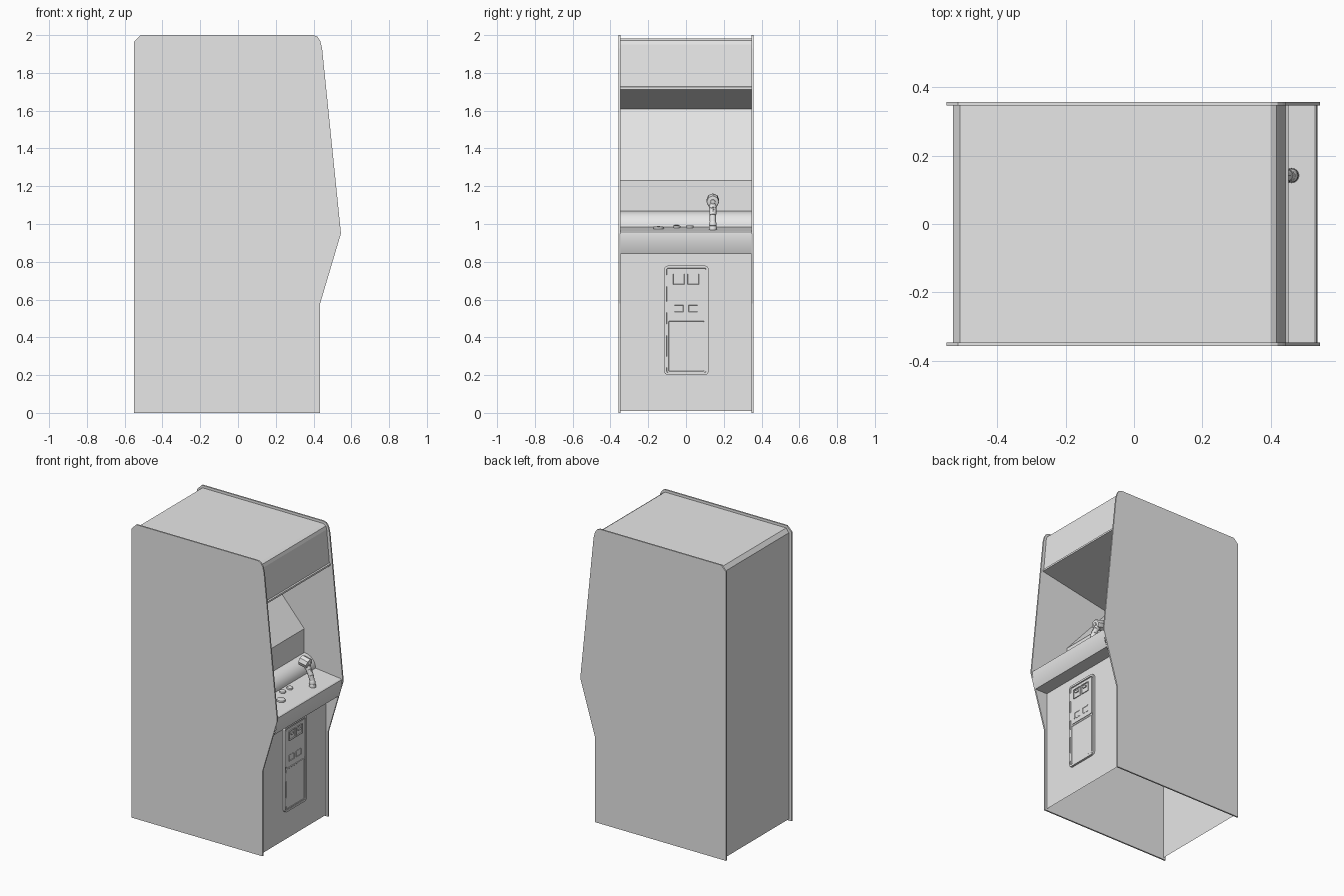
import bpy, bmesh, math
from mathutils import Vector, Matrix

cube = bpy.data.objects.get("Cube")
if cube:
    bpy.data.objects.remove(cube, do_unlink=True)

grey = bpy.data.materials.new("plain grey")
grey.use_nodes = True
GREY = (0.8, 0.8, 0.8, 1)
grey.diffuse_color = GREY
grey.node_tree.nodes["Principled BSDF"].inputs["Base Color"].default_value = GREY

HALF = 0.347      # inner half width
PANEL = 0.01      # side panel thickness
FRONT = 0.42      # lower front face


def finish(name, bm, smooth=None):
    mesh = bpy.data.meshes.new(name)
    bm.to_mesh(mesh)
    bm.free()
    obj = bpy.data.objects.new(name, mesh)
    bpy.context.collection.objects.link(obj)
    mesh.materials.append(grey)
    if smooth:
        bpy.ops.object.select_all(action='DESELECT')
        obj.select_set(True)
        bpy.context.view_layer.objects.active = obj
        bpy.ops.object.shade_smooth_by_angle(angle=math.radians(smooth))
    return obj


def prism(bm, points, offset):
    """Extrude a planar outline into a solid."""
    face = bm.faces.new([bm.verts.new(p) for p in points])
    new = bmesh.ops.extrude_face_region(bm, geom=[face])["geom"]
    bmesh.ops.translate(bm, verts=[v for v in new if isinstance(v, bmesh.types.BMVert)],
                        vec=offset)
    bmesh.ops.recalc_face_normals(bm, faces=bm.faces)


def plate(name, y, z, w, h, x, depth, r, rim=0, sink=0):
    """Rounded plate facing the front, optionally with a raised rim."""
    bm = bmesh.new()
    pts = []
    for k, (sy, sz) in enumerate(((1, 1), (-1, 1), (-1, -1), (1, -1))):
        for i in range(5):
            a = math.pi / 2 * (k + i / 4)
            pts.append((x, y + sy * (w / 2 - r) + r * math.cos(a),
                        z + sz * (h / 2 - r) + r * math.sin(a)))
    prism(bm, pts, (depth, 0, 0))
    if rim:
        bm.faces.ensure_lookup_table()
        face = max(bm.faces, key=lambda f: f.calc_center_median().x)
        bmesh.ops.inset_region(bm, faces=[face], thickness=rim)
        bmesh.ops.inset_region(bm, faces=[face], thickness=0.002, depth=-sink)
    return finish(name, bm, 30)


def round_part(name, start, end, r1, r2, sides=16, bevel=0):
    """Cylinder or cone between two points."""
    a, b = Vector(start), Vector(end)
    bm = bmesh.new()
    rot = (b - a).to_track_quat('Z', 'Y').to_matrix().to_4x4()
    bmesh.ops.create_cone(bm, cap_ends=True, segments=sides, radius1=r1, radius2=r2,
                          depth=(b - a).length,
                          matrix=Matrix.Translation((a + b) / 2) @ rot)
    if bevel:
        caps = {e for f in bm.faces if len(f.verts) > 4 for e in f.edges}
        bmesh.ops.bevel(bm, geom=list(caps), offset=bevel, segments=2,
                        profile=0.5, affect='EDGES')
    return finish(name, bm, 35)


# Side panels
side = [(-0.55, 0), (-0.55, 1.965), (-0.515, 2), (0.40, 2), (0.42, 1.992),
        (0.435, 1.97), (0.445, 1.93), (0.545, 0.95), (0.435, 0.58), (0.435, 0)]
for label, y in (("left_side_panel", HALF), ("right_side_panel", -HALF - PANEL)):
    bm = bmesh.new()
    prism(bm, [(px, y, pz) for px, pz in side], (0, PANEL, 0))
    finish(label, bm)


# Sheet sections spanning the width between the side panels
def sheet(name, profile, smooth=None):
    bm = bmesh.new()
    rows = [[bm.verts.new((px, s * HALF, pz)) for s in (-1, 1)] for px, pz in profile]
    for a, b in zip(rows, rows[1:]):
        bm.faces.new((a[0], b[0], b[1], a[1]))
    return finish(name, bm, smooth)


sheet("back_and_top", [(-0.53, 0.01), (-0.53, 1.955), (-0.51, 1.983),
                       (0.40, 1.983), (0.418, 1.972)])
sheet("marquee", [(0.418, 1.972), (0.424, 1.95), (0.444, 1.728),
                  (0.452, 1.724), (0.452, 1.712)])
sheet("hood_underside", [(0.452, 1.712), (-0.08, 1.61)])
sheet("screen", [(-0.08, 1.61), (0.255, 1.23), (0.255, 1.068)])

roll = [(0.255 + 0.085 * math.sin(t), 0.985 + 0.083 * math.cos(t))
        for t in (math.pi / 2 * i / 8 for i in range(9))]
sheet("rolled_ledge", roll, 30)
sheet("control_deck", [(0.34, 0.985), (0.528, 0.964)])
sheet("deck_lip", [(0.528, 0.964), (0.535, 0.958), (0.537, 0.945), (0.533, 0.91),
                   (0.525, 0.87), (0.512, 0.84)], 40)
sheet("lower_front", [(0.512, 0.84), (FRONT, 0.84), (FRONT, 0.01)])

# Coin door: frame, two leaves, slots and return cups
plate("coin_door_frame", 0.002, 0.49, 0.236, 0.58, FRONT, 0.014, 0.022, 0.013, 0.007)
plate("upper_door", 0.002, 0.63, 0.2, 0.258, FRONT + 0.004, 0.007, 0.01)
plate("lower_door", 0.002, 0.353, 0.2, 0.28, FRONT + 0.004, 0.008, 0.012, 0.006, 0.002)
for n, y in enumerate((-0.038, 0.038)):
    plate(f"coin_slot_{n}", y, 0.708, 0.07, 0.066, FRONT + 0.008, 0.009, 0.006, 0.005, 0.005)
    plate(f"coin_slot_tab_{n}", y, 0.716, 0.03, 0.014, FRONT + 0.011, 0.008, 0.003)
    plate(f"return_cup_{n}", y, 0.553, 0.058, 0.046, FRONT + 0.008, 0.005, 0.005, 0.005, 0.002)
for n, z in enumerate((0.27, 0.44, 0.56, 0.7)):
    plate(f"door_hinge_{n}", -0.1, z, 0.006, 0.06, FRONT + 0.004, 0.01, 0.002)


# Buttons on the deck
def deck_z(x):
    return 0.985 - (x - 0.34) * 0.112


for n, (x, y, r) in enumerate(((0.424, -0.145, 0.028), (0.37, -0.05, 0.02), (0.375, 0.02, 0.02))):
    z = deck_z(x)
    round_part(f"button_{n}", (x, y, z - 0.004), (x + 0.001, y, z + 0.011), r, r, 20, 0.004)

# Flight stick with base collar, grip, head and trigger
SY = 0.142
round_part("stick_base", (0.462, SY, 0.965), (0.461, SY, 0.99), 0.022, 0.02, 16, 0.004)
round_part("stick_collar", (0.461, SY, 0.988), (0.457, SY, 1.015), 0.021, 0.017, 16, 0.004)
path = [((0.458, SY, 1.01), 0.016), ((0.448, SY, 1.045), 0.018),
        ((0.432, SY, 1.08), 0.019), ((0.412, SY, 1.115), 0.022)]
for n, ((a, ra), (b, rb)) in enumerate(zip(path, path[1:])):
    round_part(f"stick_grip_{n}", a, b, ra, rb, 12)
round_part("stick_head", (0.375, SY, 1.13), (0.437, SY, 1.117), 0.034, 0.034, 8, 0.006)
round_part("stick_button", (0.434, SY, 1.118), (0.444, SY, 1.116), 0.014, 0.012, 12, 0.002)
round_part("stick_trigger", (0.444, SY, 1.085), (0.456, SY, 1.062), 0.008, 0.005, 8)
